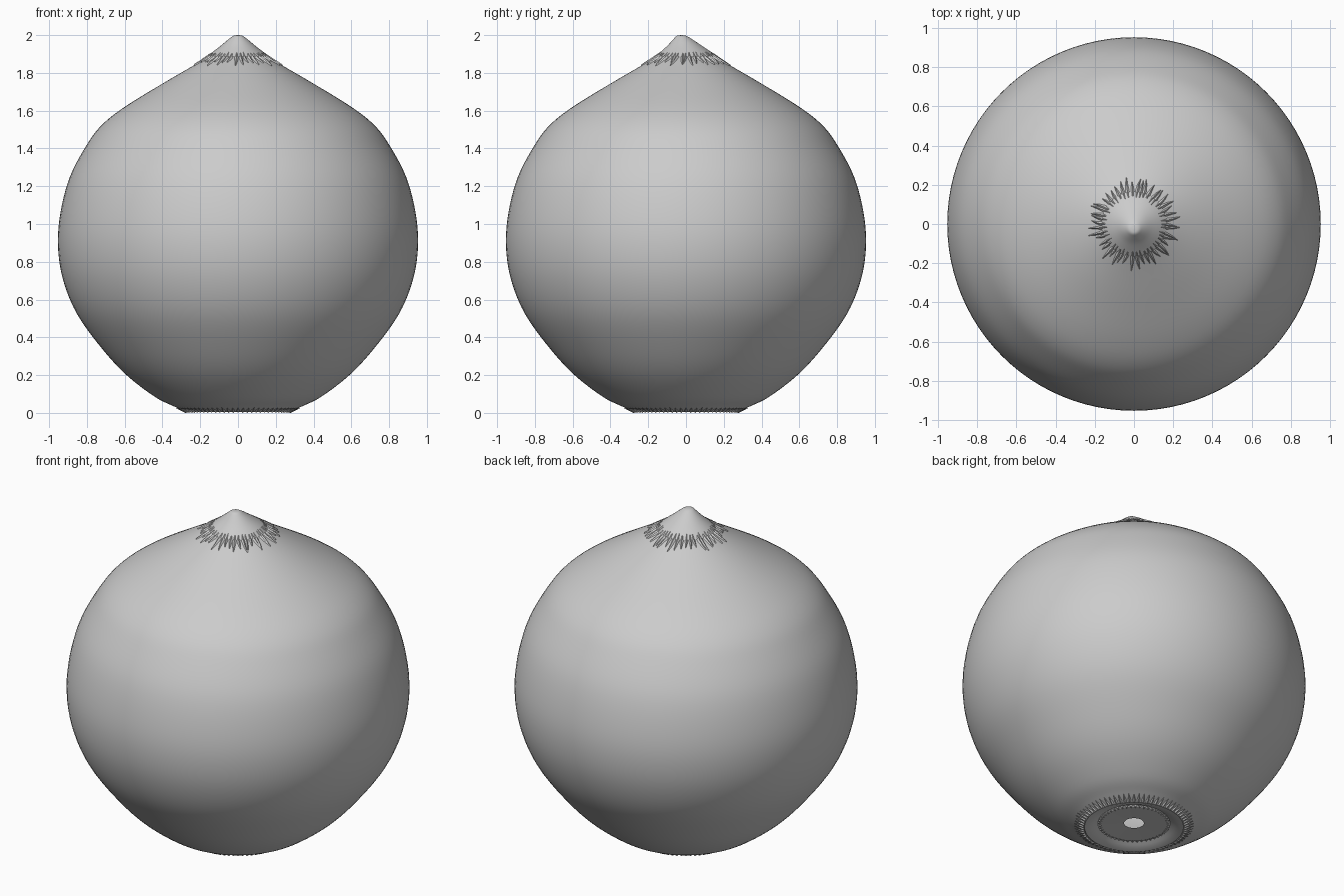
import bpy, bmesh, math, random
from mathutils import Vector

random.seed(4)
cube = bpy.data.objects.get("Cube")
if cube:
    bpy.data.objects.remove(cube, do_unlink=True)

grey = bpy.data.materials.new("plain grey")
grey.use_nodes = True
COLOUR = (0.6, 0.6, 0.6, 1)
grey.diffuse_color = COLOUR
grey.node_tree.nodes["Principled BSDF"].inputs["Base Color"].default_value = COLOUR


def finish(name, bm, angle=50):
    mesh = bpy.data.meshes.new(name)
    bm.to_mesh(mesh)
    bm.free()
    mesh.materials.append(grey)
    obj = bpy.data.objects.new(name, mesh)
    bpy.context.collection.objects.link(obj)
    bpy.ops.object.select_all(action='DESELECT')
    obj.select_set(True)
    bpy.context.view_layer.objects.active = obj
    bpy.ops.object.shade_smooth_by_angle(angle=math.radians(angle))
    return obj


def smooth_path(points, steps=5):
    """Catmull-Rom curve through the profile points."""
    p = [Vector(q) for q in points]
    p = [2 * p[0] - p[1]] + p + [2 * p[-1] - p[-2]]
    out = []
    for a, b, c, d in zip(p, p[1:], p[2:], p[3:]):
        for i in range(steps):
            t = i / steps
            out.append(0.5 * (2 * b + (c - a) * t + (2 * a - 5 * b + 4 * c - d) * t * t
                              + (3 * b - a - 3 * c + d) * t ** 3))
    return out + [p[-2]]


def lathe(name, profile, segs=96, shift=lambda z: (0, 0), angle=50):
    """Turn a profile, running from bottom to top, around z."""
    bm = bmesh.new()
    rings = []
    for r, z in profile:
        dx, dy = shift(z)
        if r < 1e-4:
            rings.append([bm.verts.new((dx, dy, z))] * segs)
        else:
            rings.append([bm.verts.new((r * math.cos(math.tau * i / segs) + dx,
                                        r * math.sin(math.tau * i / segs) + dy, z))
                          for i in range(segs)])
    for lo, hi in zip(rings, rings[1:]):
        for i in range(segs):
            j = (i + 1) % segs
            face = [lo[i], lo[j], hi[j], hi[i]]
            bm.faces.new(list(dict.fromkeys(face)))
    return finish(name, bm, angle)


# Round body
body = smooth_path([(0.29, 0.012), (0.34, 0.035), (0.44, 0.085), (0.59, 0.2), (0.72, 0.34),
                    (0.85, 0.52), (0.925, 0.7), (0.953, 0.88), (0.94, 1.06), (0.89, 1.25),
                    (0.8, 1.42), (0.72, 1.525), (0.6, 1.62), (0.4, 1.743), (0.23, 1.842),
                    (0.14, 1.895)])
lathe("body", body)


def body_height(r):
    """Height of the upper body surface at radius r."""
    for a, b in zip(body, body[1:]):
        if a.y > 1 and b.x <= r <= a.x:
            return a.y + (b.y - a.y) * (a.x - r) / (a.x - b.x)
    return body[-1].y + (body[-1].x - r) * 0.55


# Slightly bent pointed tip with a blunt end
tip = smooth_path([(0.165, 1.886), (0.13, 1.914), (0.09, 1.945), (0.05, 1.978),
                   (0.025, 1.996), (0.0, 2.0)], 4)
lathe("tip", tip, 48, lambda z: (0.0, -0.025 * max(0, (z - 1.9) / 0.1) ** 1.5))

# Ragged fringe of curved fibres under the tip
bm = bmesh.new()
COUNT = 46
for k in range(COUNT):
    mid = math.tau * (k + random.uniform(-0.2, 0.2)) / COUNT
    start, end = random.uniform(0.13, 0.15), random.uniform(0.205, 0.24)
    bend = random.uniform(-0.07, 0.07)
    rows = []
    for t in (0, 0.35, 0.7, 1):
        r = start + (end - start) * t
        half = 0.075 * (1 - t) + 0.005
        row = []
        for side, lift in ((-1, 0.001), (0, 0.013), (1, 0.001)):
            a = mid + bend * t * t + side * half
            row.append(bm.verts.new((r * math.cos(a), r * math.sin(a),
                                     body_height(r) + lift * (1 - 0.5 * t))))
        rows.append(row)
    for lo, hi in zip(rows, rows[1:]):
        for s in (0, 1):
            bm.faces.new((lo[s], hi[s], hi[s + 1], lo[s + 1]))
finish("tip_fringe", bm, 20)

# Hollowed foot with an open hole in the middle
lathe("foot", [(0.055, 0.03), (0.19, 0.024), (0.2, 0.03), (0.225, 0.018),
               (0.25, 0.008), (0.275, 0.004), (0.29, 0.012)], 96, angle=25)


def tooth_ring(name, count, inner, outer, width):
    """Ring of small pointed ridges; inner and outer are (radius, height)."""
    bm = bmesh.new()
    for k in range(count):
        mid = math.tau * k / count

        def point(rz, offset, drop=0):
            a = mid + offset * math.tau / count
            return bm.verts.new((rz[0] * math.cos(a), rz[0] * math.sin(a), rz[1] - drop))
        left, right = point(inner, -width), point(inner, width)
        ridge, end = point(inner, 0, 0.009), point(outer, 0)
        for face in ((left, ridge, end), (ridge, right, end), (left, right, ridge)):
            bm.faces.new(face)
    bmesh.ops.recalc_face_normals(bm, faces=bm.faces)
    finish(name, bm, 15)


tooth_ring("foot_outer_teeth", 72, (0.28, 0.009), (0.335, 0.028), 0.42)
tooth_ring("foot_inner_teeth", 48, (0.2, 0.03), (0.18, 0.022), 0.4)
